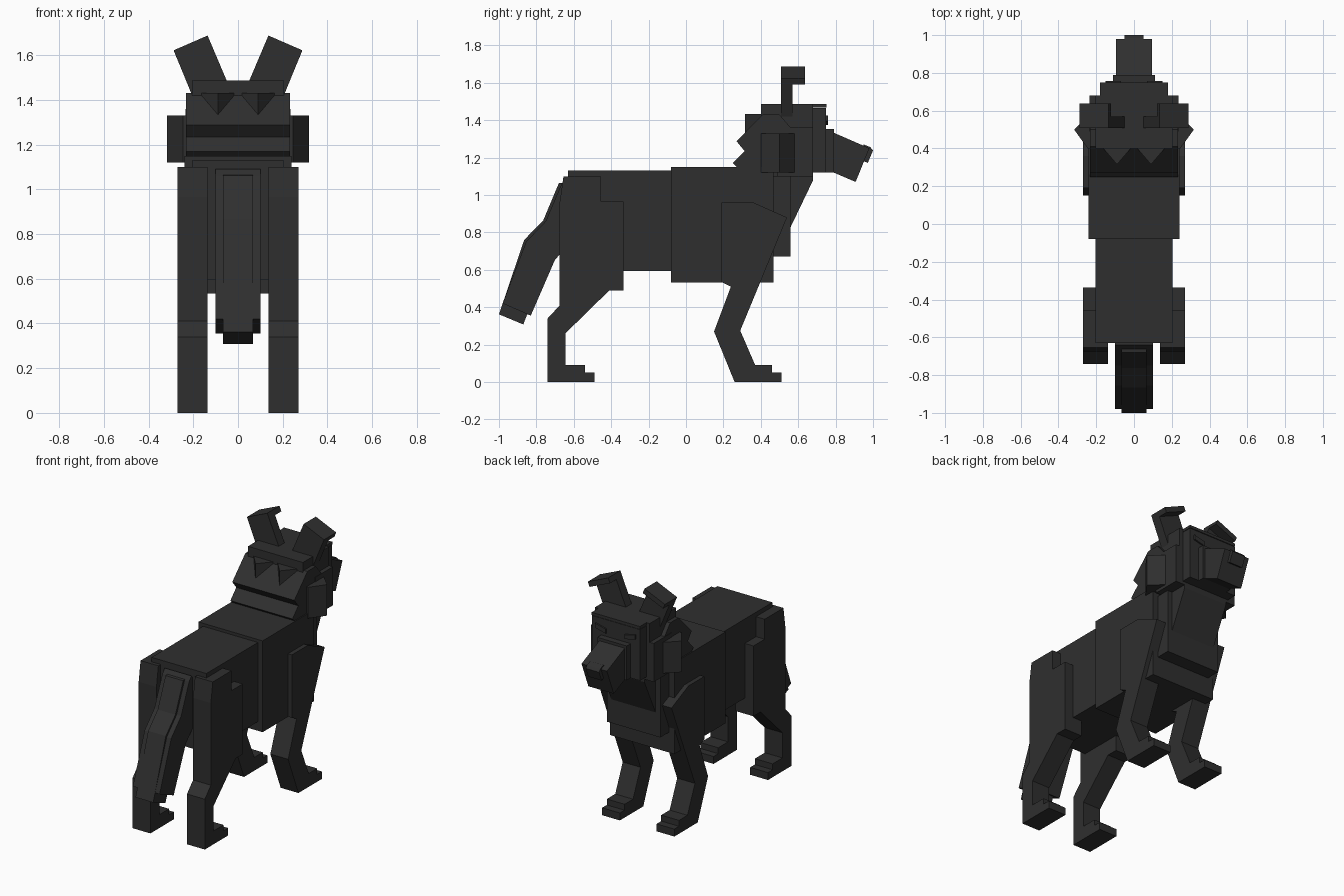
import bpy, bmesh

fur = bpy.data.materials.new("charcoal fur")
fur.diffuse_color = (0.028, 0.028, 0.028, 1)


def extrude(name, points, place, lo, hi):
    """Extrude a closed outline from lo to hi; place maps (a, b, depth) to xyz."""
    bm = bmesh.new()
    rings = [[bm.verts.new(place(a, b, d)) for a, b in points] for d in (lo, hi)]
    bm.faces.new(rings[0])
    bm.faces.new(rings[1][::-1])
    n = len(points)
    for i in range(n):
        j = (i + 1) % n
        bm.faces.new((rings[0][i], rings[1][i], rings[1][j], rings[0][j]))
    bmesh.ops.recalc_face_normals(bm, faces=bm.faces)
    mesh = bpy.data.meshes.new(name)
    bm.to_mesh(mesh)
    bm.free()
    mesh.materials.append(fur)
    obj = bpy.data.objects.new(name, mesh)
    bpy.context.collection.objects.link(obj)
    return obj


def side(name, points, x0, x1):      # outline in y, z
    return extrude(name, points, lambda a, b, d: (d, a, b), x0, x1)


def front(name, points, y0, y1):     # outline in x, z
    return extrude(name, points, lambda a, b, d: (a, d, b), y0, y1)


def plan(name, points, z0, z1):      # outline in x, y
    return extrude(name, points, lambda a, b, d: (a, b, d), z0, z1)


def block(name, w, y0, y1, z0, z1):  # box centred on x
    return side(name, [(y0, z0), (y1, z0), (y1, z1), (y0, z1)], -w, w)


def mirror(obj):
    m = obj.modifiers.new("mirror", 'MIRROR')
    m.use_axis[0] = True
    return obj


# torso
block("hindquarters", 0.205, -0.63, -0.08, 0.595, 1.13)
block("chest", 0.24, -0.08, 0.467, 0.533, 1.15)
block("breast", 0.2, 0.46, 0.56, 0.67, 1.1)
side("throat", [(0.3, 1.16), (0.68, 1.14), (0.68, 1.08), (0.56, 0.83),
                (0.47, 0.7), (0.3, 0.8)], -0.165, 0.165)

# legs
mirror(side("front_leg", [
    (0.19, 0.96), (0.36, 0.96), (0.54, 0.88), (0.29, 0.275), (0.37, 0.09),
    (0.46, 0.09), (0.46, 0.05), (0.51, 0.05), (0.51, 0), (0.26, 0),
    (0.15, 0.27), (0.24, 0.51), (0.19, 0.535)], 0.137, 0.27))
mirror(side("hind_leg", [
    (-0.655, 1.1), (-0.455, 1.1), (-0.455, 0.965), (-0.335, 0.965),
    (-0.335, 0.49), (-0.41, 0.49), (-0.645, 0.26), (-0.645, 0.09),
    (-0.54, 0.09), (-0.54, 0.05), (-0.49, 0.05), (-0.49, 0), (-0.74, 0),
    (-0.74, 0.34), (-0.675, 0.41), (-0.675, 0.965)], 0.137, 0.27))

# tail with a narrower core that pokes out at the tip
side("tail", [(-0.64, 1.09), (-0.665, 1.06), (-0.75, 0.86), (-0.855, 0.75),
              (-0.98, 0.42), (-0.83, 0.355), (-0.70, 0.655), (-0.6, 0.76),
              (-0.54, 0.95)], -0.1, 0.1)
side("tail_core", [(-0.62, 1.07), (-0.68, 1.063), (-0.763, 0.865), (-0.865, 0.76),
                   (-1.0, 0.362), (-0.87, 0.308), (-0.73, 0.66), (-0.6, 0.8)],
     -0.066, 0.066)

# mane with two swept layers and pointed tufts
side("mane", [(0.25, 1.17), (0.313, 1.235), (0.27, 1.288), (0.41, 1.43),
              (0.5, 1.43), (0.56, 1.36), (0.56, 1.13), (0.29, 1.13)], -0.232, 0.232)
mirror(plan("mane_tuft", [(0.0, 0.42), (0.18, 0.42), (0.09, 0.315)], 1.32, 1.432))

# head
block("head", 0.235, 0.49, 0.68, 1.1, 1.36)
block("skull", 0.205, 0.4, 0.68, 1.2, 1.487)
block("face", 0.18, 0.6, 0.748, 1.12, 1.465)
block("brow", 0.18, 0.67, 0.75, 1.468, 1.487)
mirror(front("eye", [(0.07, 1.375), (0.15, 1.395), (0.15, 1.425), (0.07, 1.405)],
             0.74, 0.758))
mirror(plan("cheek_tuft", [(0.2, 0.4), (0.245, 0.4), (0.317, 0.5), (0.235, 0.58),
                           (0.2, 0.6)], 1.12, 1.33))

# muzzle
block("muzzle_base", 0.11, 0.74, 0.79, 1.12, 1.352)
side("muzzle", [(0.77, 1.34), (0.79, 1.333), (0.98, 1.25), (0.907, 1.07),
                (0.79, 1.12), (0.77, 1.12)], -0.095, 0.095)
side("nose", [(0.95, 1.27), (0.985, 1.256), (1.0, 1.238), (0.972, 1.172),
              (0.94, 1.185)], -0.05, 0.05)

# ears with folded-over tips
mirror(front("ear", [(0.05, 1.485), (0.205, 1.42), (0.288, 1.622), (0.136, 1.688)],
             0.507, 0.57))
mirror(front("ear_tip", [(0.122, 1.655), (0.275, 1.59), (0.288, 1.622), (0.136, 1.688)],
             0.56, 0.637))
